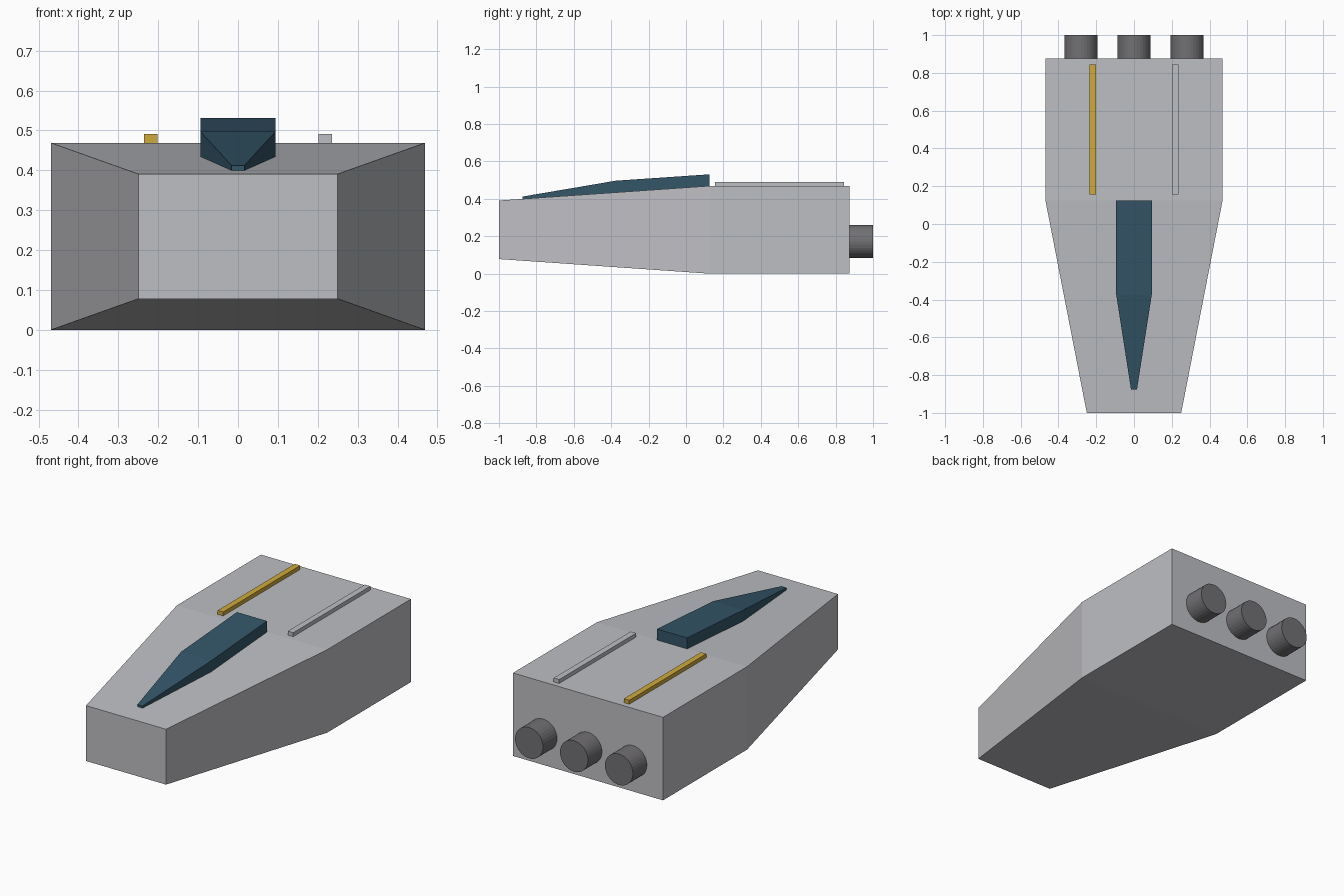
import bpy
import bmesh
import math

cube = bpy.data.objects.get("Cube")
if cube:
    bpy.data.objects.remove(cube, do_unlink=True)


def material(name, rgb):
    mat = bpy.data.materials.new(name)
    mat.use_nodes = True
    mat.diffuse_color = (*rgb, 1)
    mat.node_tree.nodes["Principled BSDF"].inputs["Base Color"].default_value = (*rgb, 1)
    return mat


hull_grey = material("hull light grey", (0.515, 0.52, 0.545))
canopy_blue = material("canopy dark blue", (0.034, 0.092, 0.14))
gold = material("gold", (0.62, 0.40, 0.045))
engine_grey = material("engine dark grey", (0.165, 0.16, 0.172))


def loft(name, sections, mat):
    """Skin rectangular sections given as (y, half width, bottom, top)."""
    bm = bmesh.new()
    rings = [[bm.verts.new(p) for p in ((-w, y, lo), (w, y, lo), (w, y, hi), (-w, y, hi))]
             for y, w, lo, hi in sections]
    for a, b in zip(rings, rings[1:]):
        for i in range(4):
            j = (i + 1) % 4
            bm.faces.new((a[i], a[j], b[j], b[i]))
    bm.faces.new(rings[0])
    bm.faces.new(rings[-1])
    bmesh.ops.recalc_face_normals(bm, faces=bm.faces)
    mesh = bpy.data.meshes.new(name)
    bm.to_mesh(mesh)
    bm.free()
    mesh.materials.append(mat)
    obj = bpy.data.objects.new(name, mesh)
    bpy.context.collection.objects.link(obj)
    return obj


# Hull: tapered nose running into a straight rear block
NOSE, SHOULDER, STERN = -1.0, 0.125, 0.875
DECK, NOSE_TOP = 0.469, 0.391
loft("hull", [(NOSE, 0.25, 0.078, NOSE_TOP),
              (SHOULDER, 0.469, 0, DECK),
              (STERN, 0.469, 0, DECK)], hull_grey)


def deck_height(y):
    return NOSE_TOP + (DECK - NOSE_TOP) * (y - NOSE) / (SHOULDER - NOSE)


# Canopy: resting on the sloping deck
loft("canopy", [(y, w, deck_height(y), top) for y, w, top in (
    (-0.875, 0.016, 0.412), (-0.375, 0.094, 0.497), (SHOULDER, 0.094, 0.531))], canopy_blue)

# Deck rails: gold on the right, hull grey on the left
for name, x, mat in (("right_rail", -0.219, gold), ("left_rail", 0.219, hull_grey)):
    rail = loft(name, [(0.156, 0.017, DECK, 0.491), (0.844, 0.017, DECK, 0.491)], mat)
    rail.location.x = x

# Engines: three nozzles across the stern
for name, x in (("right_engine", -0.281), ("centre_engine", 0), ("left_engine", 0.281)):
    bpy.ops.mesh.primitive_cylinder_add(vertices=32, radius=0.0875, depth=1 - STERN,
                                        location=(x, (1 + STERN) / 2, 0.172),
                                        rotation=(math.pi / 2, 0, 0))
    engine = bpy.context.object
    engine.name = name
    engine.data.materials.append(engine_grey)
